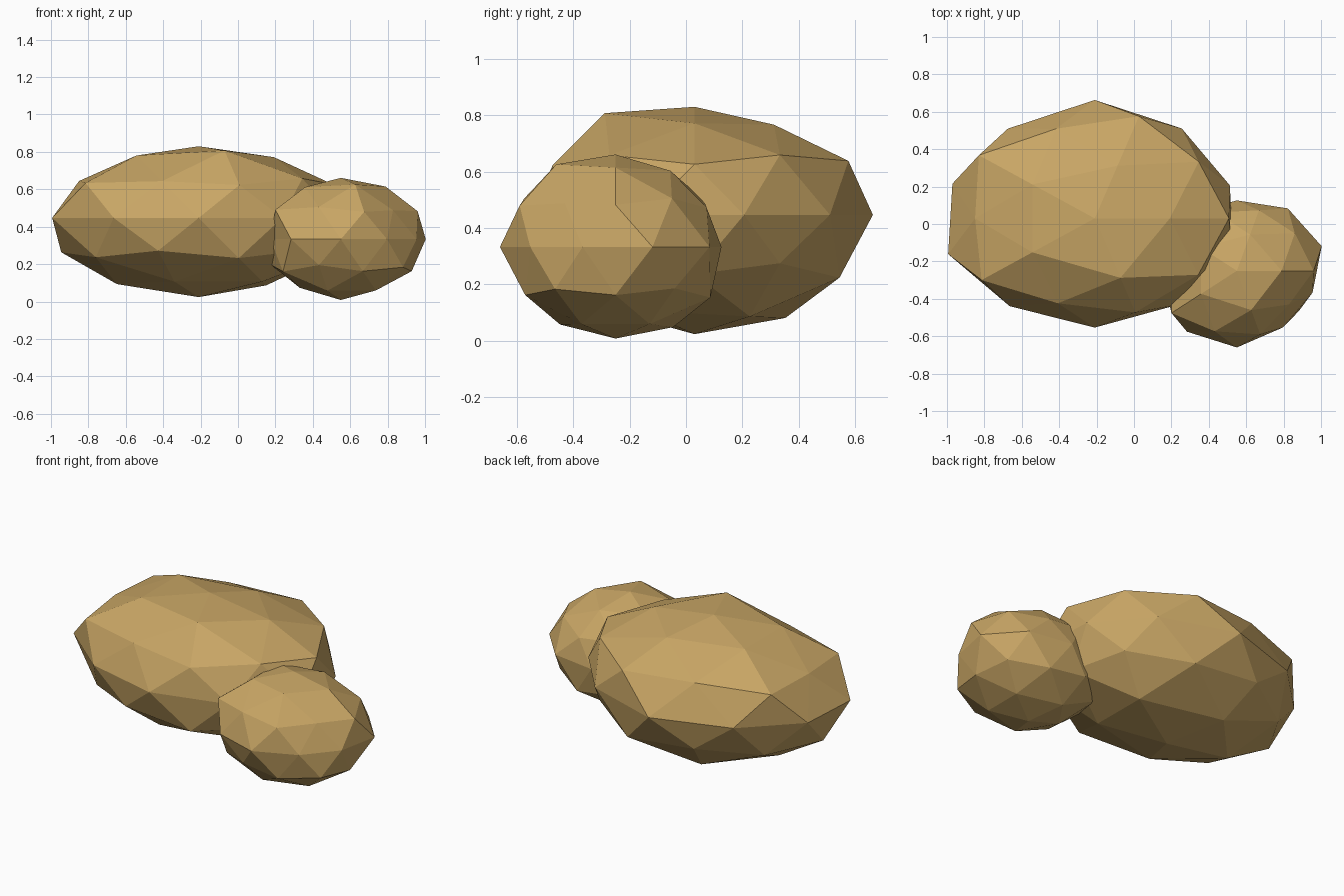
import bpy, bmesh, math
from mathutils import Vector

stone = bpy.data.materials.new("tan_stone")
stone.diffuse_color = (0.58, 0.38, 0.13, 1)


def rock(name, center, radii, bumps):
    """Ellipsoid icosphere; each vertex pushed in or out by its bump, ring by ring from the top."""
    bm = bmesh.new()
    bmesh.ops.create_icosphere(bm, subdivisions=2, radius=1)
    order = sorted(bm.verts, key=lambda v: (
        -round(v.co.z, 2), round(math.degrees(math.atan2(v.co.y, v.co.x))) % 360))
    for v, f in zip(order, bumps):
        v.co = Vector([c + r * f * d for c, r, d in zip(center, radii, v.co)])
    mesh = bpy.data.meshes.new(name)
    bm.to_mesh(mesh)
    bm.free()
    mesh.materials.append(stone)
    bpy.context.collection.objects.link(bpy.data.objects.new(name, mesh))


# Large boulder
rock("large_rock", (-0.21, 0.03, 0.447), (0.8, 0.6, 0.4), [
    0.958,
    0.955, 0.94, 0.98, 0.98, 1.06,
    1.01, 0.987, 0.94, 0.935, 1.005,
    1.003, 1.07, 1.07, 1.045, 0.985,
    0.95, 0.99, 1.055, 0.988, 1.0, 1.03, 0.967, 0.973, 0.95, 0.97,
    0.96, 1.0, 1.027, 0.98, 0.97,
    1.0, 1.06, 1.0, 1.0, 1.02,
    1.06, 1.075, 1.04, 1.0, 1.0,
    1.058])

# Small boulder leaning against it
rock("small_rock", (0.55, -0.25, 0.333), (0.45, 0.4, 0.328), [
    1.0,
    1.01, 0.97, 1.0, 1.0, 1.05,
    1.0, 0.965, 0.91, 1.0, 0.9,
    1.02, 0.95, 1.0, 1.075, 1.0,
    1.06, 1.03, 0.94, 0.95, 0.89, 0.88, 1.007, 1.025, 0.935, 0.945,
    1.0, 1.0, 0.93, 0.94, 1.02,
    0.99, 1.04, 1.0, 1.0, 0.99,
    0.98, 1.02, 0.93, 0.985, 0.98,
    0.99])
